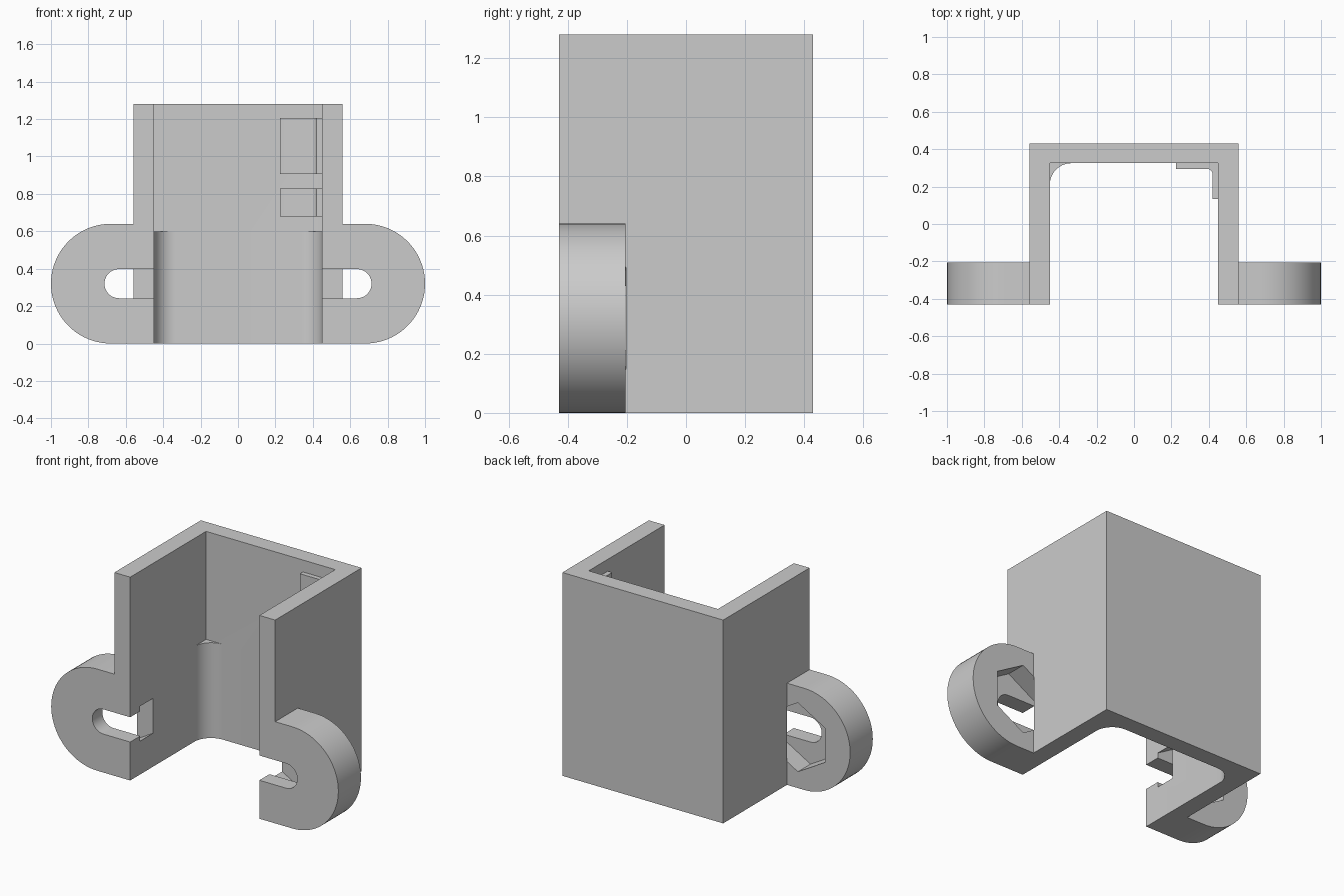
import bpy, bmesh, math
from mathutils import Vector

cube = bpy.data.objects.get("Cube")
if cube:
    bpy.data.objects.remove(cube, do_unlink=True)

grey = bpy.data.materials.new("plain grey")
grey.use_nodes = True
grey.diffuse_color = (0.6, 0.6, 0.6, 1)
grey.node_tree.nodes["Principled BSDF"].inputs["Base Color"].default_value = (0.6, 0.6, 0.6, 1)


def prism(name, profile, low, high, axis="z"):
    """Extrude a 2D profile along z (xy profile) or y (xz profile)."""
    bm = bmesh.new()
    place = (lambda a, b: (a, b, low)) if axis == "z" else (lambda a, b: (a, low, b))
    face = bm.faces.new([bm.verts.new(place(a, b)) for a, b in profile])
    moved = bmesh.ops.extrude_face_region(bm, geom=[face])["geom"]
    shift = Vector((0, 0, high - low) if axis == "z" else (0, high - low, 0))
    bmesh.ops.translate(bm, vec=shift, verts=[v for v in moved if isinstance(v, bmesh.types.BMVert)])
    bmesh.ops.recalc_face_normals(bm, faces=bm.faces)
    mesh = bpy.data.meshes.new(name)
    bm.to_mesh(mesh)
    bm.free()
    mesh.materials.append(grey)
    obj = bpy.data.objects.new(name, mesh)
    bpy.context.collection.objects.link(obj)
    return obj


def arc(cx, cy, r, start, end, steps):
    angles = [math.radians(start + (end - start) * i / steps) for i in range(steps + 1)]
    return [(cx + r * math.cos(t), cy + r * math.sin(t)) for t in angles]


def combine(target, tool, operation):
    mod = target.modifiers.new(operation, "BOOLEAN")
    mod.operation, mod.object, mod.solver = operation, tool, "EXACT"
    bpy.context.view_layer.objects.active = target
    bpy.ops.object.modifier_apply(modifier=mod.name)
    bpy.data.objects.remove(tool, do_unlink=True)


OUT, IN = 0.56, 0.45            # channel half widths
FRONT, BACK, INNER = -0.43, 0.43, 0.325
EAR_BACK, MID = -0.205, 0.32    # ear rear plane and ear centre height

# Open-fronted channel
body = prism("channel_body", [(-OUT, FRONT), (-IN, FRONT), (-IN, INNER), (IN, INNER),
                              (IN, FRONT), (OUT, FRONT), (OUT, BACK), (-OUT, BACK)], 0, 1.28)

for s in (1, -1):
    mirror = lambda points: [(s * a, b) for a, b in points]
    # Rounded mounting ear
    ear = [(0.5, 0)] + arc(0.68, MID, MID, -90, 90, 40) + [(0.5, 2 * MID)]
    combine(body, prism("ear", mirror(ear), FRONT, EAR_BACK, "y"), "UNION")
    # Corner fillet in the lower half
    fillet = [(0.5, 0.37), (0.5, 0.21)] + arc(IN - 0.115, 0.21, 0.115, 0, 90, 14) + [(0.335, 0.37)]
    combine(body, prism("corner_fillet", mirror(fillet), 0, 0.6), "UNION")

for s in (1, -1):
    mirror = lambda points: [(s * a, b) for a, b in points]
    # Bolt slot, open to the inside of the channel
    slot = [(0.4, MID - 0.078)] + arc(0.636, MID, 0.078, -90, 90, 20) + [(0.4, MID + 0.078)]
    combine(body, prism("slot_cutter", mirror(slot), FRONT - 0.1, EAR_BACK + 0.002, "y"), "DIFFERENCE")
    # Hexagonal nut pocket behind the slot
    pocket = arc(0.636, MID, 0.217, 30, 330, 5)
    combine(body, prism("pocket_cutter", mirror(pocket), -0.33, EAR_BACK + 0.002, "y"), "DIFFERENCE")

# L-shaped corner pads
pad = ([(0.225, INNER), (0.225, 0.295)] + arc(0.39, 0.265, 0.03, 90, 0, 8)
       + [(0.42, 0.135), (IN, 0.135), (IN, INNER)])
pads = [prism("upper_corner_pad", pad, 0.905, 1.205), prism("lower_corner_pad", pad, 0.68, 0.828)]

bpy.ops.object.select_all(action="DESELECT")
for obj in [body] + pads:
    obj.select_set(True)
bpy.context.view_layer.objects.active = body
bpy.ops.object.shade_smooth_by_angle(angle=math.radians(30))
